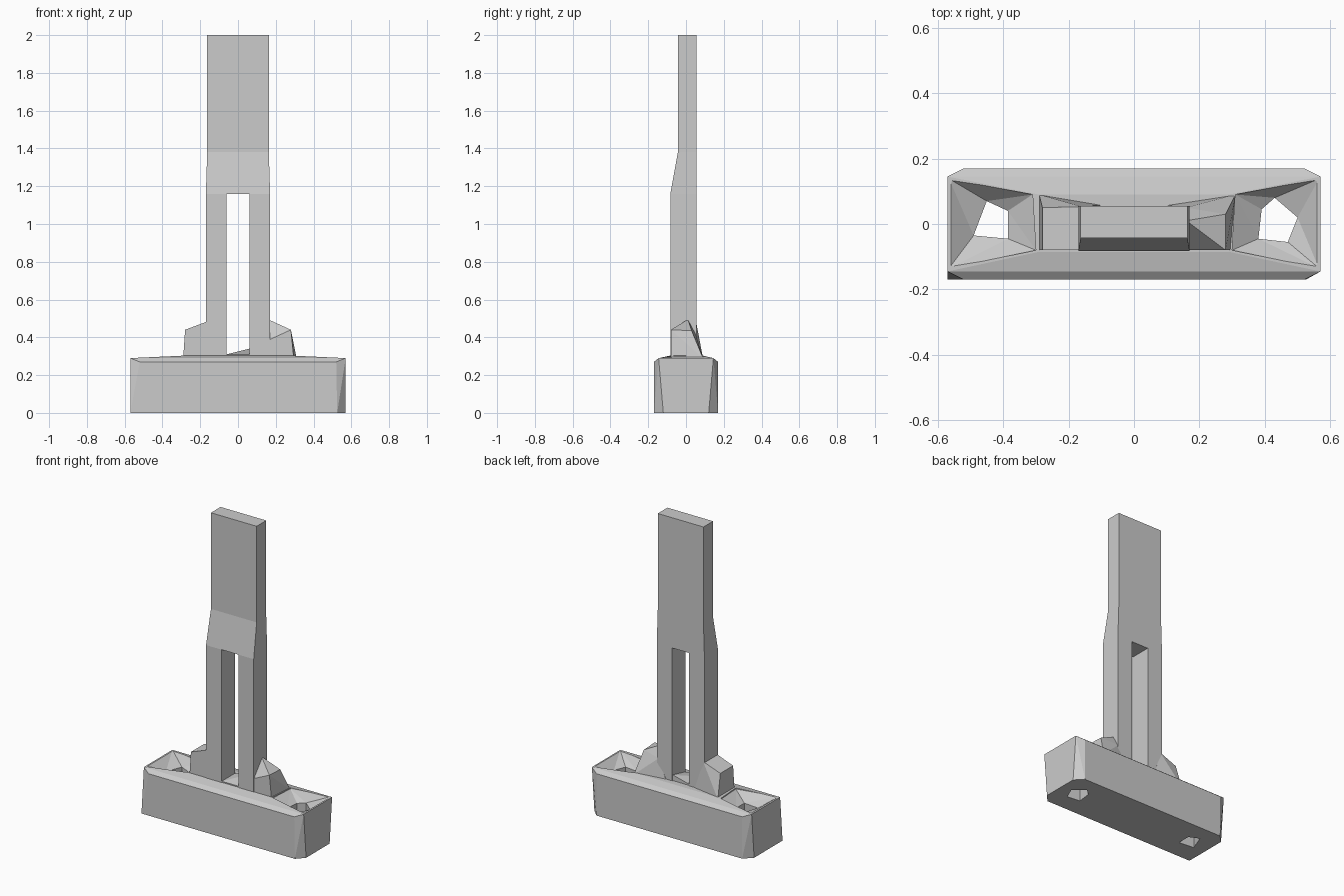
import bpy, bmesh

cube = bpy.data.objects.get("Cube")
if cube:
    bpy.data.objects.remove(cube, do_unlink=True)

grey = bpy.data.materials.new("plain grey")
grey.use_nodes = True
GREY = (0.6, 0.6, 0.6, 1)
grey.diffuse_color = GREY
grey.node_tree.nodes["Principled BSDF"].inputs["Base Color"].default_value = GREY


def make_object(name, bm):
    bmesh.ops.recalc_face_normals(bm, faces=bm.faces)
    mesh = bpy.data.meshes.new(name)
    bm.to_mesh(mesh)
    bm.free()
    mesh.materials.append(grey)
    obj = bpy.data.objects.new(name, mesh)
    bpy.context.collection.objects.link(obj)
    return obj


def hull(name, points):
    """Faceted solid wrapped round a few corner points."""
    bm = bmesh.new()
    for p in points:
        bm.verts.new(p)
    result = bmesh.ops.convex_hull(bm, input=bm.verts)
    loose = [g for g in result["geom_interior"] if isinstance(g, bmesh.types.BMVert)]
    bmesh.ops.delete(bm, geom=loose, context="VERTS")
    bmesh.ops.dissolve_limit(bm, angle_limit=0.01, verts=bm.verts, edges=bm.edges)
    return make_object(name, bm)


def at_heights(outline, *heights):
    return [(x, y, z) for z in heights for x, y in outline]


def cut(target, cutter):
    cutter.hide_render = True
    mod = target.modifiers.new("cut", "BOOLEAN")
    mod.operation = "DIFFERENCE"
    mod.solver = "EXACT"
    mod.object = cutter
    bpy.context.view_layer.objects.active = target
    bpy.ops.object.modifier_apply(modifier=mod.name)
    bpy.data.objects.remove(cutter, do_unlink=True)


# Base block: chamfered ends, one square lower corner, slightly crowned top
footprint = [(-.57, -.17), (.525, -.17), (.57, -.12), (.57, .12),
             (.52, .17), (-.52, .17), (-.57, .12)]
points = at_heights(footprint, 0)
for sx in (-1, 1):
    for sy in (-1, 1):
        points += [(sx * .52, sy * .17, .27), (sx * .57, sy * .145, .29)]
    points += [(sx * .29, -.085, .303), (sx * .29, .09, .303)]
base = hull("base", points)

# Screw holes, each at the bottom of a faceted dish
left_hole = [(.38, -.045), (.47, -.055), (.5, .02), (.43, .08), (.39, .045)]
right_hole = [(-.45, .07), (-.385, .04), (-.385, -.045), (-.49, -.035)]
for side, hole in ((1, left_hole), (-1, right_hole)):
    rim = [(side * .565, .138), (side * .565, -.135),
           (side * .30, -.08), (side * .31, .09)]
    cut(base, hull("dish_cutter", at_heights(rim, .295, .4) + at_heights(hole, .24)))
    cut(base, hull("hole_cutter", at_heights(hole, -.1, .3)))

# Upright: two legs joined into a thinner slab, built from its back face
BACK, THICK_FRONT, THIN_FRONT = .055, -.083, -.043
bm = bmesh.new()


def row(z, xs):
    return [bm.verts.new((x, BACK, z)) for x in xs]


foot = row(.28, (-.17, -.06, .06, .17))
fork = row(1.16, (-.17, -.06, .06, .17))
waist = row(1.38, (-.163, .163))
crown = row(2, (-.163, .163))
for face in ((foot[0], foot[1], fork[1], fork[0]),
             (foot[2], foot[3], fork[3], fork[2]),
             (*fork, waist[1], waist[0]),
             (waist[0], waist[1], crown[1], crown[0])):
    bm.faces.new(face)
front = bmesh.ops.extrude_face_region(bm, geom=bm.faces[:], use_keep_orig=True)
for v in front["geom"]:
    if isinstance(v, bmesh.types.BMVert):
        v.co.y = THICK_FRONT if v.co.z < 1.2 else THIN_FRONT
make_object("upright", bm)

# Sloping sill at the foot of the slot
hull("slot_sill", at_heights([(-.06, -.08), (.06, -.08), (.06, .05), (-.06, .05)], .28)
     + [(-.06, -.08, .31), (-.06, .05, .31), (.06, -.08, .31), (.06, .05, .34)])

# Gussets either side of the upright
hull("right_gusset", at_heights([(-.29, -.08), (-.29, .09), (-.1, .058), (-.1, -.08)], .29)
     + [(-.28, -.08, .44), (-.28, .05, .44), (-.16, -.08, .485), (-.16, .053, .485)])
hull("left_gusset", at_heights([(.295, -.08), (.31, .09), (.1, .058), (.1, -.08)], .29)
     + [(.15, -.08, .38), (.28, -.08, .44), (.28, .03, .435), (.16, .01, .495),
        (.16, .05, .42)])
